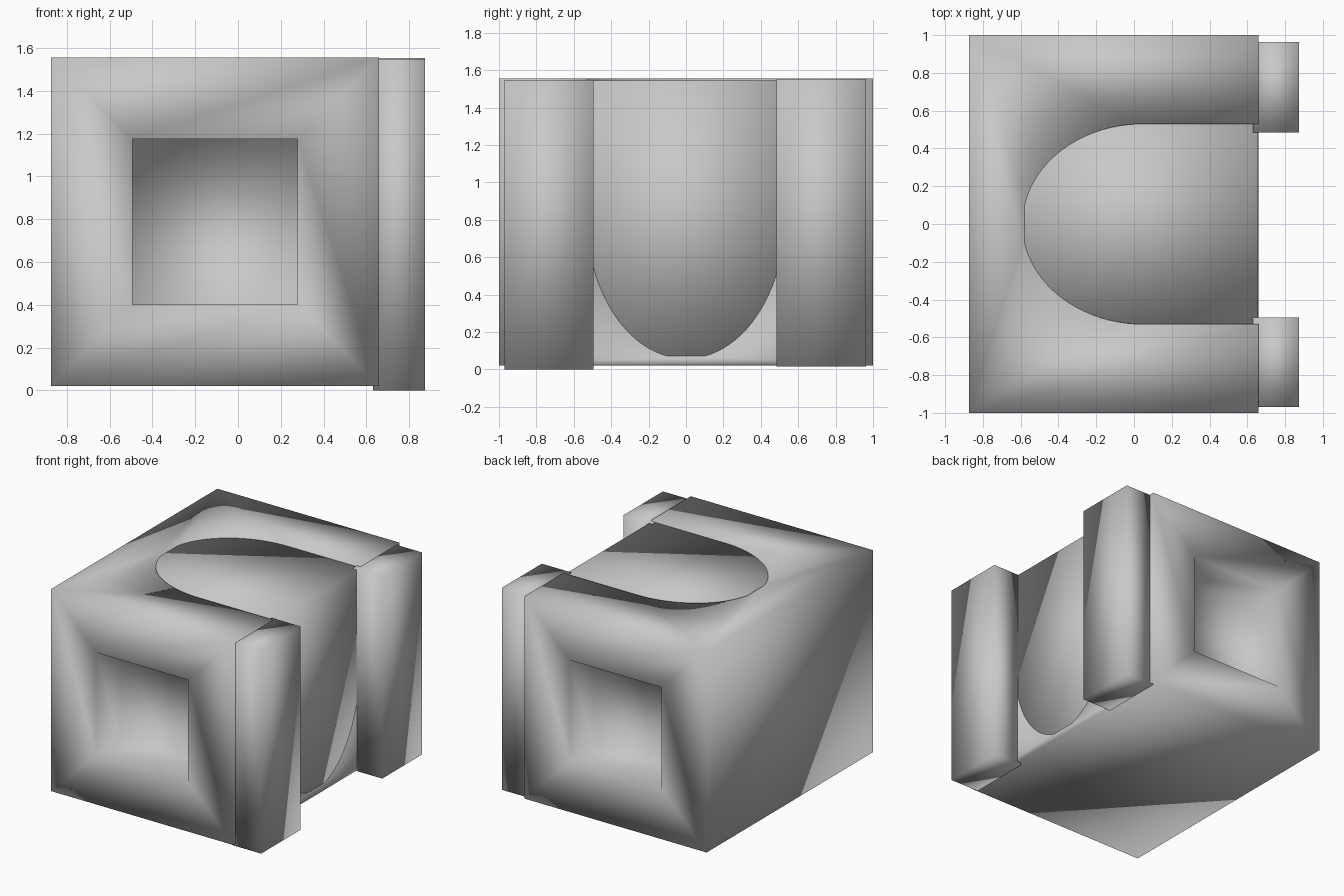
import bpy
import bmesh
from math import sin, cos, radians
from mathutils import Vector

old = bpy.data.objects.get("Cube")
if old:
    bpy.data.objects.remove(old, do_unlink=True)

# One plain grey for everything
grey = bpy.data.materials.new("plain grey")
grey.use_nodes = True
COLOUR = (0.58, 0.58, 0.58, 1)
grey.diffuse_color = COLOUR
grey.node_tree.nodes["Principled BSDF"].inputs["Base Color"].default_value = COLOUR


def finish(name, bm):
    bmesh.ops.recalc_face_normals(bm, faces=bm.faces)
    for f in bm.faces:
        f.smooth = True
    mesh = bpy.data.meshes.new(name)
    bm.to_mesh(mesh)
    bm.free()
    mesh.materials.append(grey)
    obj = bpy.data.objects.new(name, mesh)
    bpy.context.collection.objects.link(obj)
    return obj


def box_mesh(low, high):
    low, high = Vector(low), Vector(high)
    bm = bmesh.new()
    bmesh.ops.create_cube(bm, size=1)
    bmesh.ops.scale(bm, vec=high - low, verts=bm.verts)
    bmesh.ops.translate(bm, vec=(low + high) / 2, verts=bm.verts)
    return bm


# Main block with a square recess in the front and back
bm = box_mesh((-0.874, -1, 0.02), (0.66, 1, 1.556))
bm.normal_update()
ends = [f for f in bm.faces if abs(f.normal.y) > 0.9]
bmesh.ops.inset_individual(bm, faces=ends, thickness=0.381, use_even_offset=True)
bmesh.ops.inset_individual(bm, faces=ends, thickness=0, depth=-0.3)
block = finish("main_block", bm)

# Slanted channel shape: a rounded outline swept down a slope
slope = Vector((1.24, 0, -1.48))
angles = [radians(-90 + 180 * i / 48) for i in range(49)]
outline = [(0.04 - 0.64 * cos(a), 0.53 * sin(a)) for a in angles if abs(sin(a)) > 0.18]
outline += [(3, 0.53), (3, -0.53)]
bm = bmesh.new()
base = bm.faces.new([bm.verts.new(Vector((x, y, 1.556)) - slope * 0.3) for x, y in outline])
swept = bmesh.ops.extrude_face_region(bm, geom=[base], use_keep_orig=True)
bmesh.ops.translate(bm, vec=slope * 1.7,
                    verts=[v for v in swept["geom"] if isinstance(v, bmesh.types.BMVert)])
cutter = finish("channel_cutter", bm)
cutter.hide_render = True

# Cut the channel out of the block
cut = block.modifiers.new("channel", "BOOLEAN")
cut.object = cutter
cut.operation = "DIFFERENCE"
cut.solver = "EXACT"
bpy.context.view_layer.objects.active = block
bpy.ops.object.modifier_apply(modifier=cut.name)
bpy.data.objects.remove(cutter, do_unlink=True)

# Inner box shows through the channel, slightly below the surface of the block
finish("inner_box", box_mesh((-0.62, -0.54, 0.035), (0.656, 0.54, 1.545)))

# Two upright bars on the open side
finish("front_bar", box_mesh((0.63, -0.97, 0), (0.874, -0.495, 1.547)))
finish("back_bar", box_mesh((0.63, 0.485, 0.015), (0.874, 0.963, 1.553)))
